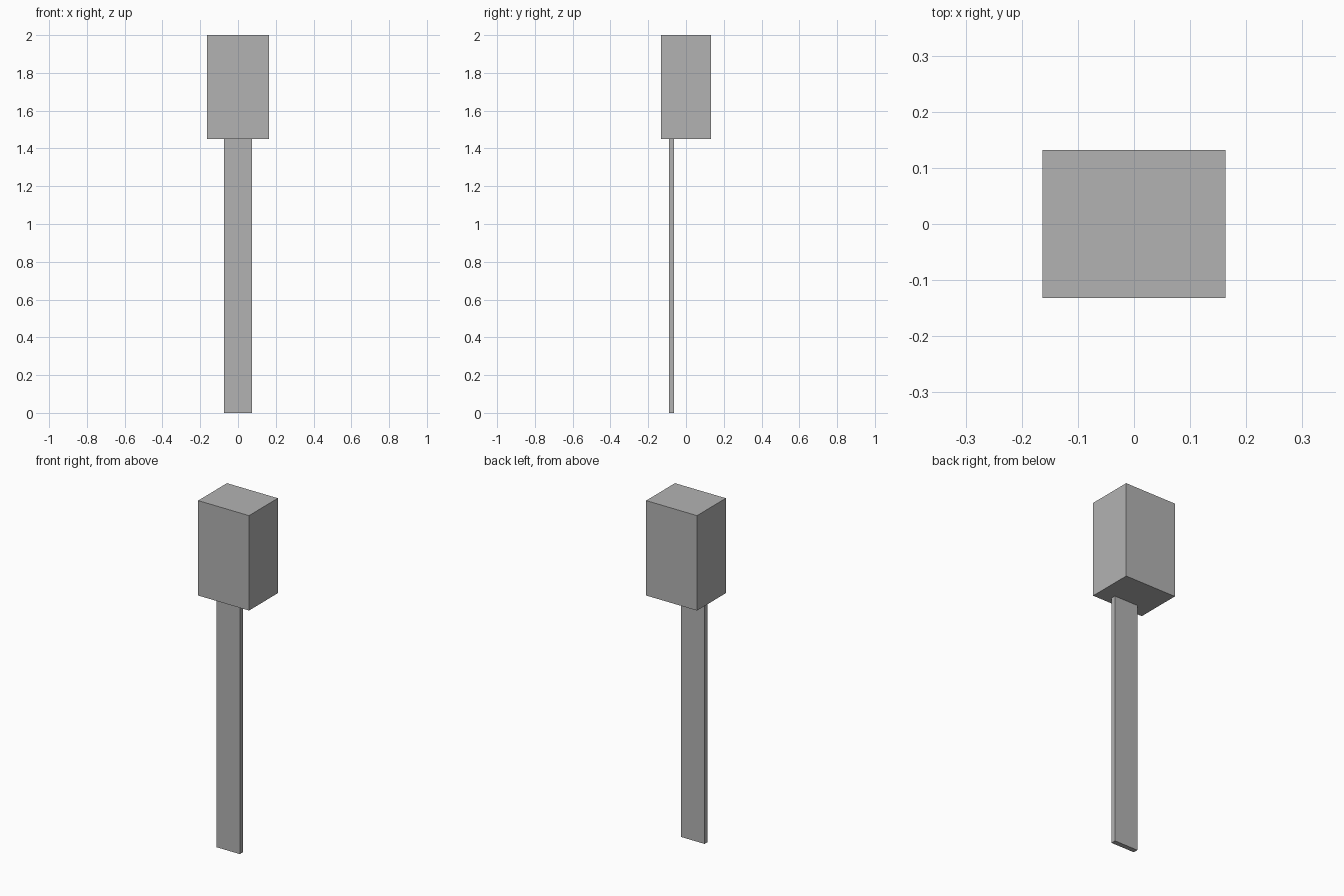
import bpy

cube = bpy.data.objects.get("Cube")
if cube:
    bpy.data.objects.remove(cube, do_unlink=True)

# Single flat grey
grey = bpy.data.materials.new("grey")
grey.use_nodes = True
colour = (0.45, 0.45, 0.45, 1.0)
grey.diffuse_color = colour
grey.node_tree.nodes["Principled BSDF"].inputs["Base Color"].default_value = colour


def box(name, low, high):
    """Box between two opposite corners."""
    centre = [(a + b) / 2 for a, b in zip(low, high)]
    size = [b - a for a, b in zip(low, high)]
    bpy.ops.mesh.primitive_cube_add(size=1, location=centre)
    obj = bpy.context.object
    obj.name = name
    obj.scale = size
    bpy.ops.object.transform_apply(location=False, rotation=False, scale=True)
    obj.data.materials.append(grey)
    return obj


# Box-shaped head on top of a flat post set towards the front
box("head_box", (-0.163, -0.132, 1.45), (0.163, 0.132, 2.0))
box("flat_post", (-0.075, -0.091, 0.0), (0.075, -0.063, 1.45))
